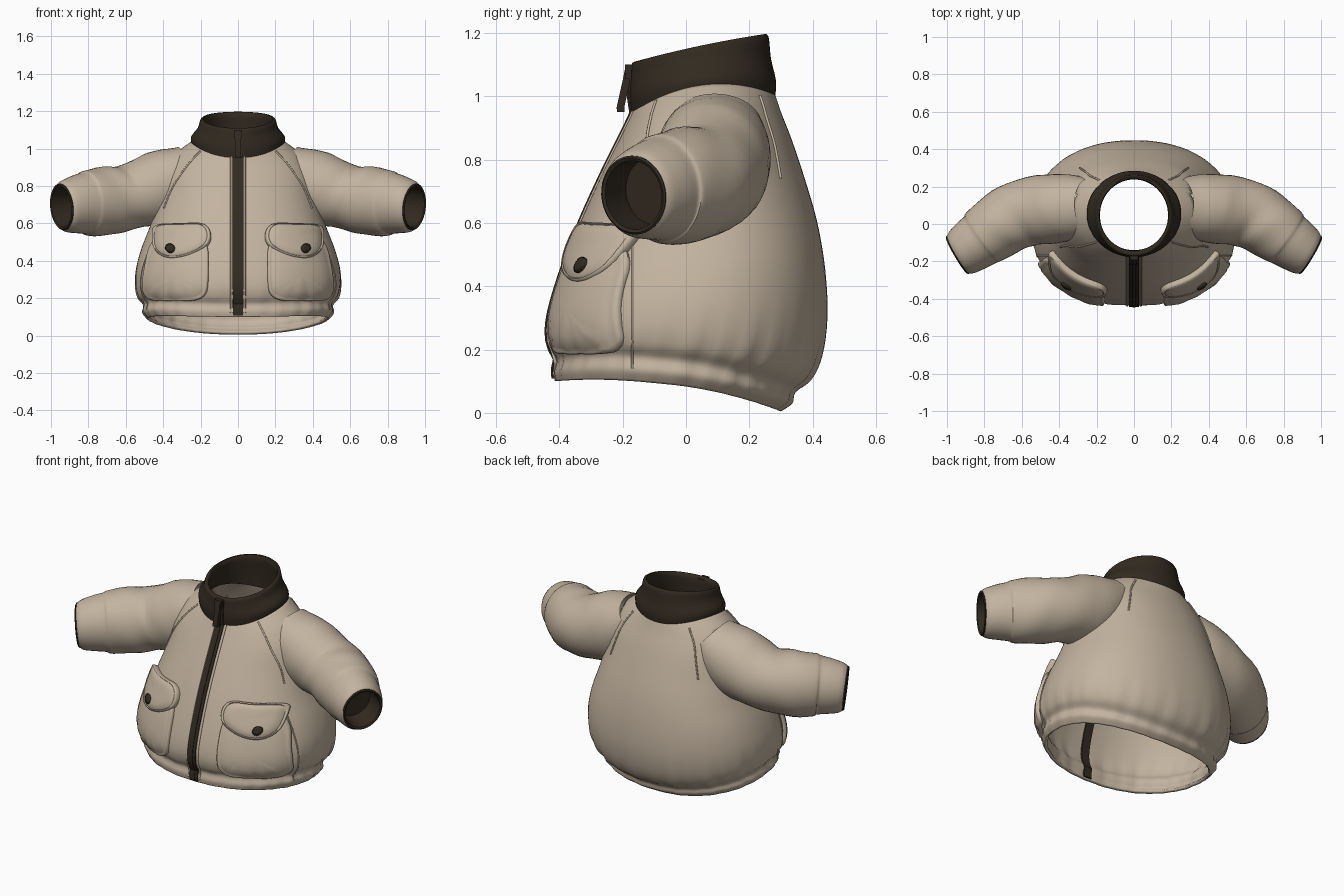
import bpy, math
from mathutils import Vector
from mathutils.bvhtree import BVHTree

if "Cube" in bpy.data.objects:
    bpy.data.objects.remove(bpy.data.objects["Cube"])


def material(name, rgb):
    m = bpy.data.materials.new(name)
    m.use_nodes = True
    m.diffuse_color = (*rgb, 1)
    m.node_tree.nodes["Principled BSDF"].inputs["Base Color"].default_value = (*rgb, 1)
    return m


CLOTH = material("beige cloth", (0.55, 0.455, 0.35))
KNIT = material("dark brown knit", (0.031, 0.023, 0.014))


def make(name, verts, faces, mat, angle=50, mirror=False):
    used = sorted({i for f in faces for i in f})
    index = {old: new for new, old in enumerate(used)}
    me = bpy.data.meshes.new(name)
    me.from_pydata([tuple(verts[i]) for i in used], [],
                   [[index[i] for i in f] for f in faces])
    me.materials.append(mat)
    me.shade_smooth()
    me.set_sharp_from_angle(angle=math.radians(angle))
    ob = bpy.data.objects.new(name, me)
    bpy.context.collection.objects.link(ob)
    if mirror:
        ob.modifiers.new("mirror", 'MIRROR')
    return ob


def spline(rows, per):
    """Smoothly resample a list of rows, passing through each one."""
    out = []
    for i in range(len(rows) - 1):
        p = [rows[max(i - 1, 0)], rows[i], rows[i + 1], rows[min(i + 2, len(rows) - 1)]]
        for k in range(per):
            t = k / per
            out.append([b + t / 2 * (c - a + t * (2 * a - 5 * b + 4 * c - d
                        + t * (3 * (b - c) + d - a))) for a, b, c, d in zip(*p)])
    return out + [list(rows[-1])]


def skin(rings):
    n = len(rings[0])
    faces = [(i * n + j, i * n + (j + 1) % n, (i + 1) * n + (j + 1) % n, (i + 1) * n + j)
             for i in range(len(rings) - 1) for j in range(n)]
    return [v for r in rings for v in r], faces


def girth(row, n=112):
    """One sloping ring: front y, z / back y, z / half width, side z / squareness / gathers."""
    yf, zf, yb, zb, hx, zs, p, gather = row
    pts = []
    for j in range(n):
        a = math.tau * j / n
        c, s = math.cos(a), math.sin(a)
        g = 1 + gather * (math.sin(31 * a) + 0.6 * math.sin(17 * a + 1))
        mid = (zf + zb) / 2
        pts.append(Vector((g * hx * math.copysign(abs(c) ** p, c),
                           (yf + yb) / 2 + g * (yb - yf) / 2 * math.copysign(abs(s) ** p, s),
                           mid + (zb - zf) / 2 * s + (zs - mid) * c * c)))
    return pts


# Body surface with elastic hem
body_rows = [
    (-.413, .10, .30, .005, .485, .09, .9, .004),
    (-.418, .13, .335, .03, .51, .125, .9, .006),
    (-.41, .168, .345, .065, .505, .165, .9, .006),
    (-.428, .205, .395, .105, .535, .205, .9, .008),
    (-.437, .26, .43, .18, .55, .27, .9, .004),
    (-.425, .34, .447, .30, .545, .36, .9, .001),
    (-.388, .46, .44, .45, .515, .47, .89, 0),
    (-.335, .60, .415, .60, .465, .60, .9, 0),
    (-.272, .74, .375, .74, .425, .74, .93, 0),
    (-.223, .84, .335, .86, .395, .87, .96, 0),
    (-.188, .91, .30, .95, .335, .97, 1, 0),
    (-.165, .96, .28, 1.01, .245, 1.04, 1, 0)]
body_verts, body_faces = skin([girth(r) for r in spline(body_rows, 4)])
tree = BVHTree.FromPolygons(body_verts, body_faces)

# Stand collar, rolled over to its inside
collar_rows = [
    (-.172, .95, .282, 1.0, .25, 1.03, 1, 0),
    (-.178, 1.0, .284, 1.05, .25, 1.065, 1, 0),
    (-.174, 1.06, .268, 1.12, .215, 1.11, 1, 0),
    (-.170, 1.105, .26, 1.19, .2, 1.155, 1, 0),
    (-.145, 1.10, .238, 1.185, .182, 1.15, 1, 0),
    (-.14, 1.04, .245, 1.10, .19, 1.08, 1, 0),
    (-.14, .97, .25, 1.0, .205, 1.02, 1, 0)]
make("collar", *skin([girth(r, 64) for r in spline(collar_rows, 3)]), KNIT)


def hoop(center, d, rh, rv, n=40, crumple=0):
    up = (Vector((0, 0, 1)) - d * d.z).normalized()
    side = up.cross(d)
    pts = []
    for j in range(n):
        a = math.tau * j / n
        k = 1 + crumple * math.sin(3 * a + 40 * center.x)
        pts.append(center + side * (rh * k * math.cos(a)) + up * (rv * k * math.sin(a)))
    return pts


# Sleeves: centre x, y, z, horizontal and vertical radius, crumple
sleeve_rows = [
    (.24, .095, .91, .145, .125, 0), (.32, .09, .85, .172, .172, 0),
    (.43, .082, .79, .185, .194, .006), (.58, .062, .742, .182, .174, .015),
    (.70, .005, .72, .175, .183, .015), (.80, -.065, .708, .16, .176, .008),
    (.825, -.085, .706, .15, .164, 0), (.87, -.115, .70, .143, .154, 0),
    (.92, -.15, .691, .13, .14, 0), (.94, -.164, .688, .116, .125, 0)]
path = spline(sleeve_rows, 4)
mouth_dir = Vector((.85, -.5, -.1)).normalized()
rings = []
for i, r in enumerate(path):
    a, b = path[max(i - 1, 0)], path[min(i + 1, len(path) - 1)]
    d = (Vector(b[:3]) - Vector(a[:3])).normalized()
    d = d.lerp(mouth_dir, max(0, min(1, (r[0] - .7) / .2))).normalized()
    rings.append(hoop(Vector(r[:3]), d, r[3], r[4], crumple=r[5]))
sleeve_verts, sleeve_faces = skin(rings)
sleeve_tree = BVHTree.FromPolygons(sleeve_verts, sleeve_faces)


def depth(surface, p):
    """How far a point lies behind a surface."""
    hit, normal, _, _ = surface.find_nearest(p)
    return (hit - p).dot(normal)


# Open the armholes: trim the sleeves at the wall and the wall within the sleeves
buried = [depth(tree, v) > .016 for v in sleeve_verts]
make("sleeves", sleeve_verts, [f for f in sleeve_faces if not all(buried[i] for i in f)],
     CLOTH, 50, True)
armhole = [abs(v.x) > .29 and depth(sleeve_tree, Vector((abs(v.x), v.y, v.z))) > .02
           for v in body_verts]
body = make("body", body_verts, [f for f in body_faces if not all(armhole[i] for i in f)],
            CLOTH, 60)
wall = body.modifiers.new("cloth thickness", 'SOLIDIFY')
wall.thickness, wall.offset = 0.018, -1

# Knitted cuffs with a dark lining
mouth = Vector(sleeve_rows[-1][:3])
rings = [hoop(mouth + mouth_dir * off, mouth_dir, r, r * 1.06)
         for off, r in [(-.02, .112), (.004, .118), (.009, .112), (.004, .103), (-.12, .1)]]
verts, faces = skin(rings)
faces.append(tuple(range(len(verts) - 40, len(verts))))
make("cuffs", verts, faces, KNIT, 50, True)


def drop(x, z, lift, face=-1):
    """Land a point on the front (-1) or back (1) of the body."""
    hit, normal, _, _ = tree.ray_cast(Vector((x, 3 * face, z)), Vector((0, -face, 0)))
    if hit is None:
        hit, normal, _, _ = tree.find_nearest(Vector((x, 0, z)))
    return hit + normal * lift


def rounded(points, times=3):
    for _ in range(times):
        pairs = list(zip(points, points[1:] + points[:1]))
        points = [(a[0] * (1 - t) + b[0] * t, a[1] * (1 - t) + b[1] * t)
                  for a, b in pairs for t in (.25, .75)]
    return points


def patch(name, outline, height, mat):
    """Padded piece with a rounded outline that follows the body front."""
    n = len(outline)
    cx = sum(p[0] for p in outline) / n
    cz = sum(p[1] for p in outline) / n
    rings = [[drop(cx + (x - cx) * f, cz + (z - cz) * f, height * h) for x, z in outline]
             for f, h in [(1, -.1), (1, .6), (.97, .95), (.93, 1), (.9, .85), (.86, 1),
                          (.6, 1.1), (.3, 1.1)]]
    verts, faces = skin(rings)
    verts.append(drop(cx, cz, height * 1.1))
    base = len(verts) - 1 - n
    faces += [(base + j, base + (j + 1) % n, base + n) for j in range(n)]
    make(name, verts, faces, mat, 60, True)


# Pockets, flaps and buttons
patch("pockets", rounded([(.155, .3), (.17, .195), (.34, .19), (.5, .195),
                          (.505, .3), (.45, .56), (.16, .56)]), .02, CLOTH)
patch("pocket_flaps", rounded([(.135, .49), (.24, .425), (.36, .40), (.435, .44),
                               (.445, .52), (.435, .59), (.3, .592), (.155, .60)]),
      .03, CLOTH)
patch("pocket_buttons", [(.345 + .024 * math.cos(math.tau * k / 16),
                          .455 + .024 * math.sin(math.tau * k / 16)) for k in range(16)],
      .041, KNIT)


def seam(name, points, radius=.005):
    cu = bpy.data.curves.new(name, 'CURVE')
    cu.dimensions = '3D'
    cu.bevel_depth, cu.bevel_resolution = radius, 1
    sp = cu.splines.new('POLY')
    sp.points.add(len(points) - 1)
    for p, co in zip(sp.points, points):
        p.co = (*co, 1)
    cu.materials.append(CLOTH)
    ob = bpy.data.objects.new(name, cu)
    bpy.context.collection.objects.link(ob)


# Shoulder seams, front placket stitching and side seams
shoulder_lines = {
    "front": (-1, [(.2, .985), (.27, .91), (.35, .79), (.395, .68)]),
    "back": (1, [(.185, 1.0), (.235, .92), (.262, .84), (.29, .74)])}
for side, label in ((1, "left"), (-1, "right")):
    for where, (face, line) in shoulder_lines.items():
        seam(f"{label}_{where}_shoulder_seam",
             [drop(side * x, z, .001, face) for x, z in spline(line, 5)])
    seam(f"{label}_placket_seam",
         [drop(side * .036, .12 + .84 * k / 24, 0) for k in range(25)], .006)
    flank = [tree.ray_cast(Vector((side * 2, -.17, .14 + .44 * k / 16)),
                           Vector((-side, 0, 0)))[0] for k in range(17)]
    seam(f"{label}_side_seam", [p for p in flank if p], .004)


def strap(name, line, half, front, back, mat):
    """Flat strip swept along a y, z line."""
    rings = [[Vector((-half, y - front, z)), Vector((half, y - front, z)),
              Vector((half, y + back, z)), Vector((-half, y + back, z))] for y, z in line]
    verts, faces = skin(rings)
    n = len(verts)
    make(name, verts, faces + [(3, 2, 1, 0), (n - 4, n - 3, n - 2, n - 1)], mat, 30)


# Zip running from hem to collar, its teeth, slider and pull tab
zip_line = [(drop(0, z, 0).y, z) for z in [.108 + .84 * k / 28 for k in range(29)]]
zip_line += [(-.178, 1.0), (-.174, 1.06), (-.17, 1.1)]
strap("zip_tape", zip_line, .026, .005, .028, KNIT)
strap("zip_teeth", zip_line, .009, .009, 0, KNIT)
strap("zip_slider", [(-.176, 1.055), (-.176, 1.1)], .022, .016, .01, KNIT)
strap("zip_pull_tab", [(-.206, .95), (-.207, .965), (-.188, 1.05), (-.18, 1.09)],
      .015, .012, .012, KNIT)
